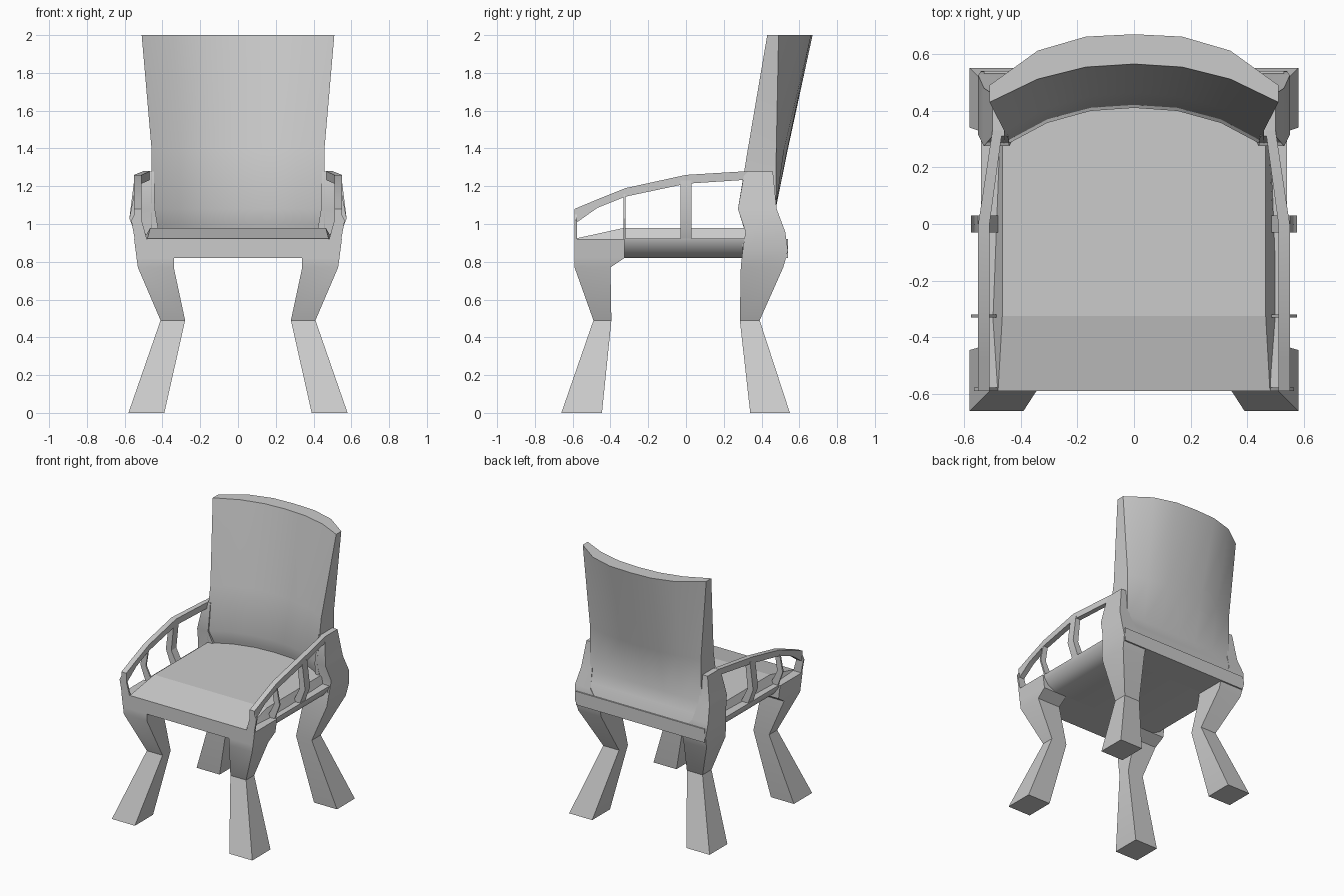
import bpy, bmesh, math

if "Cube" in bpy.data.objects:
    bpy.data.objects.remove(bpy.data.objects["Cube"])


def loft(name, rings, smooth=30):
    """Skin a list of matching point rings and cap both ends."""
    bm = bmesh.new()
    rows = [[bm.verts.new(p) for p in r] for r in rings]
    n = len(rows[0])
    for a, b in zip(rows, rows[1:]):
        for i in range(n):
            j = (i + 1) % n
            bm.faces.new((a[i], a[j], b[j], b[i]))
    bm.faces.new(rows[0])
    bm.faces.new(rows[-1])
    bmesh.ops.recalc_face_normals(bm, faces=bm.faces)
    me = bpy.data.meshes.new(name)
    bm.to_mesh(me)
    bm.free()
    ob = bpy.data.objects.new(name, me)
    bpy.context.collection.objects.link(ob)
    bpy.ops.object.select_all(action='DESELECT')
    ob.select_set(True)
    bpy.context.view_layer.objects.active = ob
    bpy.ops.object.shade_smooth_by_angle(angle=math.radians(smooth))
    return ob


def column(name, secs, s):
    """Upright part from sections (z, x0, x1, y0, y1), on side s."""
    loft(name, [[(s * x0, y0, z), (s * x1, y0, z), (s * x1, y1, z), (s * x0, y1, z)]
                for z, x0, x1, y0, y1 in secs])


FRONT_LEG = [(0, .39, .58, -.66, -.445), (.49, .28, .41, -.49, -.395),
             (.77, .34, .53, -.59, -.40), (.82, .34, .537, -.59, -.325),
             (.92, .34, .55, -.59, -.325)]
BACK_LEG = [(0, .39, .58, .34, .55), (.49, .28, .41, .285, .39),
            (.77, .34, .53, .29, .515), (.86, .34, .54, .30, .54),
            (.96, .42, .55, .315, .525), (1.08, .44, .53, .275, .48),
            (1.278, .445, .50, .31, .46)]
# arm rail sections: y, inner x, outer x, bottom z, top z
ARM = [(-.59, .51, .55, 1.0, 1.08), (-.47, .51, .55, 1.085, 1.13),
       (-.32, .51, .55, 1.145, 1.19), (0, .51, .55, 1.213, 1.26),
       (.33, .465, .50, 1.235, 1.28)]

for s, side in ((-1, "left"), (1, "right")):
    column("front_leg_" + side, FRONT_LEG, s)
    column("back_leg_" + side, BACK_LEG, s)
    loft("arm_rail_" + side, [[(s * a, y, z0), (s * b, y, z0), (s * b, y, z1), (s * a, y, z1)]
                              for y, a, b, z0, z1 in ARM])
    # arm spindles, bowed outwards
    for label, y, h, top in (("middle", -.325, .006, 1.16), ("rear", 0, .03, 1.23)):
        column(f"arm_spindle_{label}_{side}",
               [(.91, .47, .53, y - h, y + h), (1.03, .53, .575, y - h, y + h),
                (top, .51, .55, y - h, y + h)], s)
    column("arm_front_post_" + side,
           [(.91, .48, .545, -.59, -.577), (1.02, .51, .565, -.59, -.577),
            (1.05, .51, .55, -.59, -.577)], s)

# seat frame with rounded-under sides
half = [(.44, .82), (.50, .85), (.535, .90), (.54, .922)]
prof = half + [(-x, z) for x, z in reversed(half)]
loft("seat_frame", [[(x, y, z) for x, z in prof] for y in (-.325, .32)], 60)
for name, y0, y1, w in (("front_rail", -.59, -.325, .535), ("back_rail", .30, .54, .53)):
    loft(name, [[(x, y0, .82), (x, y1, .82), (x, y1, .92), (x, y0, .92)] for x in (-w, w)])

# seat cushion, sloping down to the front edge
loft("seat_cushion", [[(-b, y, .90), (b, y, .90), (t, y, z), (-t, y, z)]
                      for y, b, t, z in ((-.59, .49, .48, .922), (-.325, .51, .465, .98),
                                         (.46, .48, .465, .98))], 10)

# curved backrest: z, half width, front corner y, front centre y, rear corner y, rear centre y
rings = []
T = [i / 3 for i in range(-3, 4)]
for z, w, fc, fm, rc, rm in ((.90, .46, .33, .45, .535, .535), (1.0, .46, .30, .43, .51, .51),
                             (1.08, .46, .275, .41, .475, .475),
                             (1.4, .458, .328, .463, .478, .54), (2, .51, .43, .565, .49, .67)):
    front = [(t * w, fm + (fc - fm) * abs(t) ** 2.3, z) for t in T]
    rear = [(t * w, rm + (rc - rm) * abs(t) ** 2.8, z) for t in reversed(T)]
    rings.append(front + rear)
loft("backrest", rings, 35)
